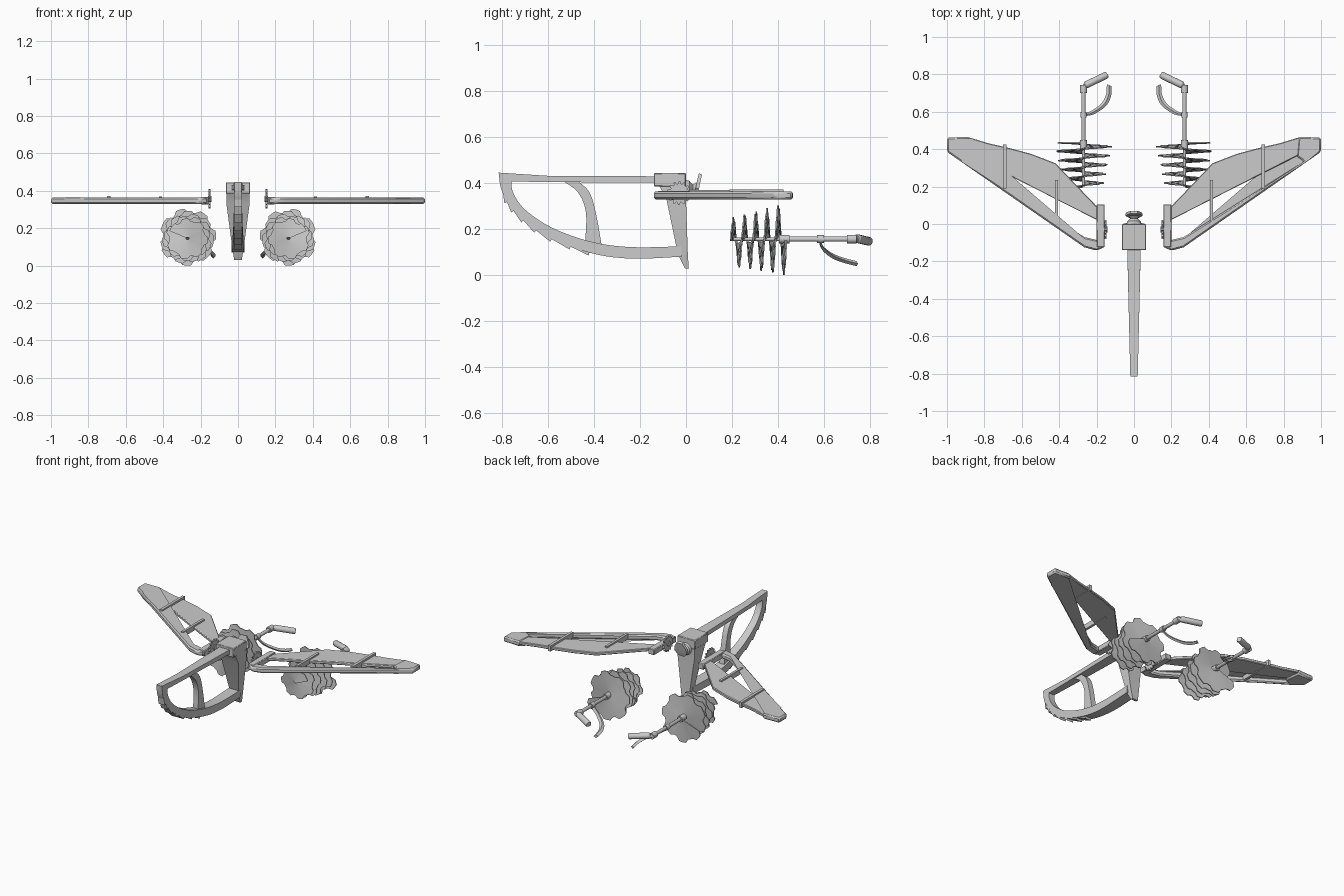
import bpy, bmesh, math
from mathutils import Vector

if "Cube" in bpy.data.objects:
    bpy.data.objects.remove(bpy.data.objects["Cube"])


def finish(name, bm):
    bmesh.ops.recalc_face_normals(bm, faces=bm.faces)
    me = bpy.data.meshes.new(name)
    bm.to_mesh(me)
    bm.free()
    ob = bpy.data.objects.new(name, me)
    bpy.context.collection.objects.link(ob)
    bpy.context.view_layer.objects.active = ob
    ob.select_set(True)
    bpy.ops.object.shade_smooth_by_angle(angle=math.radians(30))
    ob.select_set(False)
    return ob


def loft(name, rings):
    """Skin a row of equal-length cross-sections and cap both ends."""
    bm = bmesh.new()
    rows = [[bm.verts.new(p) for p in r] for r in rings]
    n = len(rows[0])
    for a, b in zip(rows, rows[1:]):
        for i in range(n):
            j = (i + 1) % n
            bm.faces.new((a[i], a[j], b[j], b[i]))
    bm.faces.new(rows[0])
    bm.faces.new(rows[-1])
    return finish(name, bm)


def plate(name, pts, z0, z1, s=1, bevel=0):
    ob = loft(name, [[(s * x, y, z) for x, y in pts] for z in (z0, z1)])
    if bevel:
        m = ob.modifiers.new("edge", 'BEVEL')
        m.width = bevel
        m.segments = 1
    return ob


def rect(x0, x1, y0, y1):
    return [(x0, y0), (x1, y0), (x1, y1), (x0, y1)]


def tube(name, path, radii, n=14):
    """Round sweep along a path with one radius per point."""
    path = [Vector(p) for p in path]
    rings = []
    for i, p in enumerate(path):
        d = (path[min(i + 1, len(path) - 1)] - path[max(i - 1, 0)]).normalized()
        u = d.cross(Vector((0, 0, 1))).normalized()
        v = d.cross(u)
        rings.append([p + radii[i] * (u * math.cos(t) + v * math.sin(t))
                      for t in (2 * math.pi * k / n for k in range(n))])
    return loft(name, rings)


def smooth(pts, k=5):
    """Catmull-Rom interpolation of a few control points."""
    P = [Vector(p) for p in pts]
    P = [2 * P[0] - P[1]] + P + [2 * P[-1] - P[-2]]
    out = []
    for i in range(1, len(P) - 2):
        a, b, c, d = P[i - 1:i + 3]
        for j in range(k):
            t = j / k
            out.append(0.5 * (2 * b + (c - a) * t + (2 * a - 5 * b + 4 * c - d) * t * t
                              + (3 * b - a - 3 * c + d) * t ** 3))
    return out + [P[-2]]


def strip(name, outer, inner, width):
    """Side-view band between two yz lines; width(y) is the half width in x."""
    return loft(name, [[(-width(o[0]), o[0], o[1]), (width(o[0]), o[0], o[1]),
                        (width(i[0]), i[0], i[1]), (-width(i[0]), i[0], i[1])]
                       for o, i in zip(outer, inner)])


def tail_w(y):
    return 0.02 + 0.016 * min(1, (y + 0.81) / 0.67)


# Centre body: head block and tapered keel
plate("head_block", rect(-0.065, 0.065, -0.14, 0), 0.385, 0.445, bevel=0.004)
keel = []
for w, a, b, z in ((0.062, -0.115, 0, 0.386), (0.062, -0.085, 0, 0.33),
                   (0.03, -0.035, 0.008, 0.09), (0.02, -0.005, 0.012, 0.03)):
    keel.append([(x, y, z) for x, y in rect(-w, w, a, b)])
loft("keel", keel)

# Tail frame: top beam, curved lower rail, inner brace
strip("tail_top_beam", [(-0.13, 0.43), (-0.6, 0.432), (-0.815, 0.446)],
      [(-0.13, 0.402), (-0.6, 0.405), (-0.80, 0.408)], tail_w)
arc = smooth([(-0.815, 0.446), (-0.802, 0.37), (-0.75, 0.28), (-0.62, 0.175),
              (-0.42, 0.098), (-0.24, 0.072), (-0.02, 0.08)])
strip("tail_lower_rail", arc,
      smooth([(-0.76, 0.42), (-0.752, 0.36), (-0.70, 0.285), (-0.58, 0.205),
              (-0.41, 0.145), (-0.24, 0.122), (-0.02, 0.125)]), tail_w)
strip("tail_brace", smooth([(-0.535, 0.41), (-0.47, 0.36), (-0.435, 0.27), (-0.44, 0.12)]),
      smooth([(-0.47, 0.41), (-0.42, 0.36), (-0.392, 0.27), (-0.365, 0.12)]), lambda y: 0.018)
# Saw teeth under the tail rail
for i in range(6, 20, 2):
    a, b = arc[i], arc[i + 2]
    d = (b - a).normalized()
    n = Vector((d.y, -d.x))
    strip("tail_tooth", [a, b + n * 0.013], [a - n * 0.004, b - n * 0.004], lambda y: 0.022)

# Rear knob with upright claw
tube("rear_knob", [(0, -0.01, 0.375), (0, 0.015, 0.375), (0, 0.03, 0.375), (0, 0.045, 0.375)],
     [0.042, 0.036, 0.018, 0.03])
loft("rear_claw", [[(-w, y, z), (w, y, z), (w, y + 0.014, z - 0.006), (-w, y + 0.014, z - 0.006)]
                   for w, y, z in ((0.02, 0.03, 0.35), (0.045, 0.042, 0.38),
                                   (0.04, 0.048, 0.41), (0.02, 0.056, 0.443))])


def gear(name, s):
    pts = []
    n = 14
    for i in range(n):
        for f, r in ((0, 0.040), (0.3, 0.052), (0.55, 0.052), (0.85, 0.040)):
            a = 2 * math.pi * (i + f) / n
            pts.append((-0.03 + r * math.cos(a), 0.357 + r * math.sin(a)))
    loft(name, [[(s * x, y, z) for y, z in pts] for x in (0.148, 0.157)])


CX, CZ = 0.27, 0.157
for s, side in ((1, "right"), (-1, "left")):
    # Wing frame: root block, leading bar, tip and web
    plate(side + "_wing_root", rect(0.157, 0.2, -0.125, 0.105), 0.328, 0.366, s, 0.004)
    plate(side + "_wing_bar", [(0.16, -0.125), (0.20, -0.142), (0.265, -0.125), (0.999, 0.385),
                               (0.999, 0.462), (0.88, 0.466), (0.87, 0.36), (0.91, 0.335),
                               (0.265, -0.07), (0.2, -0.085)], 0.33, 0.364, s, 0.008)
    plate(side + "_wing_web", [(0.195, 0.02), (0.885, 0.37), (0.885, 0.464), (0.78, 0.432),
                               (0.67, 0.407), (0.55, 0.375), (0.42, 0.325), (0.31, 0.21),
                               (0.195, 0.09)], 0.34, 0.36, s, 0.004)
    plate(side + "_wing_inner_strut", rect(0.406, 0.422, 0.015, 0.235), 0.336, 0.37, s)
    plate(side + "_wing_outer_strut", rect(0.682, 0.70, 0.19, 0.425), 0.336, 0.373, s)
    gear(side + "_wing_gear", s)
    tube(side + "_gear_hub", [(s * x, -0.03, 0.357) for x in (0.142, 0.16)], [0.016, 0.016])

    # Toothed screw blade, widening towards the back
    rings, turns, seg = [], 4.9, 42
    total = int(turns * seg)
    for i in range(total + 1):
        u = i / total
        a = 2 * math.pi * i / seg + 0.4
        y = 0.197 + 0.238 * u
        r = 0.105 + 0.053 * u
        if (i * 7.3 / seg) % 1 > 0.55:
            r *= 0.87
        rings.append([(s * (CX + q * math.cos(a)), y + t, CZ - 0.012 * (1 - u) + q * math.sin(a))
                      for q, t in ((0.008, -0.005), (r, -0.003), (r, 0.003), (0.008, 0.005))])
    loft(side + "_screw_blade", rings)

    # Axle with collars, jointed grip and curved lever
    tube(side + "_axle", [(s * CX, y, CZ) for y in (0.2, 0.4, 0.41, 0.735)],
         [0.008, 0.008, 0.011, 0.011])
    for y0, y1, r in ((0.405, 0.45, 0.019), (0.57, 0.6, 0.017), (0.70, 0.742, 0.019)):
        tube(side + "_collar", [(s * CX, y0, CZ), (s * CX, y1, CZ)], [r, r])
    tube(side + "_grip_joint", [(s * 0.27, 0.73, 0.158), (s * 0.24, 0.75, 0.156)], [0.014, 0.014])
    tube(side + "_grip", [(s * 0.262, 0.74, 0.16), (s * 0.255, 0.744, 0.159),
                          (s * 0.15, 0.795, 0.147), (s * 0.143, 0.799, 0.146)],
         [0.014, 0.019, 0.019, 0.015])
    lever = smooth([(s * 0.27, 0.583, 0.15), (s * 0.225, 0.594, 0.118), (s * 0.165, 0.635, 0.085),
                    (s * 0.137, 0.685, 0.065), (s * 0.132, 0.742, 0.05)], 4)
    v, w = Vector((s * 0.013, 0.006, 0)), Vector((0, 0, 0.011))
    loft(side + "_lever", [[p - v, p - w, p + v, p + w] for p in lever])
